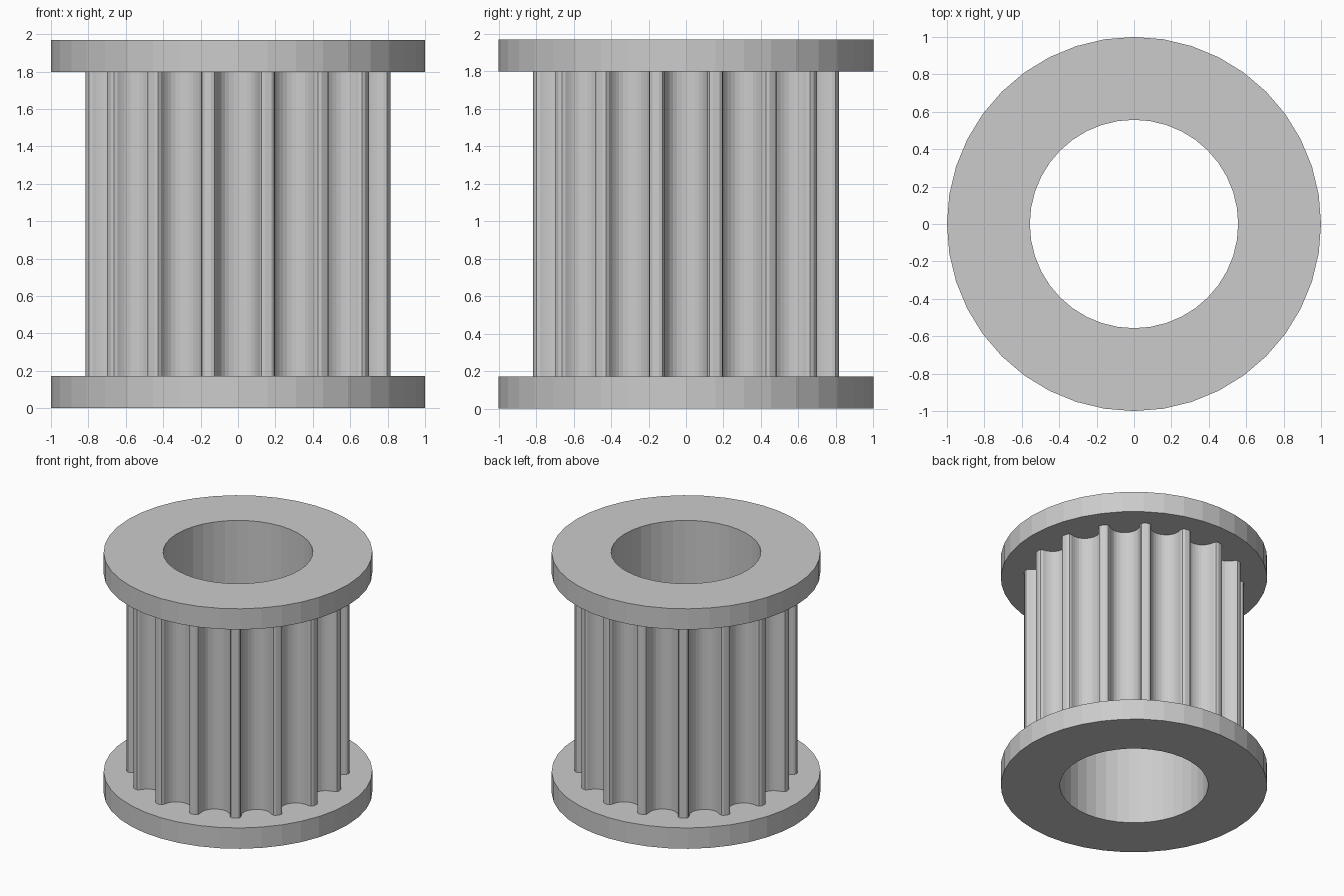
import bpy, bmesh
from math import sin, cos, pi, tau, hypot, sqrt

if "Cube" in bpy.data.objects:
    bpy.data.objects.remove(bpy.data.objects["Cube"], do_unlink=True)

# Dimensions
TEETH = 16
FLANGE_R, BODY_R, BORE_R = 1.0, 0.829, 0.557
FLANGE_H, TOTAL_H = 0.171, 1.97

grey = bpy.data.materials.new("plain grey")
grey.use_nodes = True
grey.diffuse_color = (0.6, 0.6, 0.6, 1)
grey.node_tree.nodes["Principled BSDF"].inputs["Base Color"].default_value = (0.6, 0.6, 0.6, 1)


def circle(radius, sides=40):
    return [(radius * cos(tau * i / sides), radius * sin(tau * i / sides)) for i in range(sides)]


def toothed_outline():
    # Half of one rounded groove: (sideways offset, depth), mouth to floor
    half = [(0.145, 0), (0.126, 0.006), (0.116, 0.022), (0.112, 0.041), (0.106, 0.059),
            (0.098, 0.076), (0.088, 0.092), (0.07, 0.109), (0.048, 0.121), (0.025, 0.128)]
    groove = [(-x, d) for x, d in half] + [(0, 0.131)] + [(x, d) for x, d in reversed(half)]
    mouth = sqrt(BODY_R ** 2 - half[0][0] ** 2)
    points = []
    for i in range(TEETH):
        a = tau * i / TEETH - pi / 2
        for x, d in groove:
            r = mouth - d
            points.append((r * cos(a) - x * sin(a), r * sin(a) + x * cos(a)))
        # Crest of the tooth
        crest = a + pi / TEETH
        points.append((BODY_R * cos(crest), BODY_R * sin(crest)))
    return points


def hollow_part(name, outline, z0, z1):
    """Extrude the area between an outline and the round bore."""
    bm = bmesh.new()
    edges = []
    for loop in (outline, circle(BORE_R)):
        verts = [bm.verts.new((x, y, z0)) for x, y in loop]
        edges += [bm.edges.new((v, verts[(i + 1) % len(verts)])) for i, v in enumerate(verts)]
    bmesh.ops.triangle_fill(bm, use_beauty=True, edges=edges)
    # Drop any faces that close the bore
    inside = [f for f in bm.faces
              if hypot(*f.calc_center_median().xy) < BORE_R * 0.99
              and all(hypot(*v.co.xy) < BORE_R + 0.001 for v in f.verts)]
    bmesh.ops.delete(bm, geom=inside, context='FACES_ONLY')
    top = bmesh.ops.extrude_face_region(bm, geom=bm.faces[:], use_keep_orig=True)
    moved = [g for g in top["geom"] if isinstance(g, bmesh.types.BMVert)]
    bmesh.ops.translate(bm, verts=moved, vec=(0, 0, z1 - z0))
    bmesh.ops.recalc_face_normals(bm, faces=bm.faces[:])
    mesh = bpy.data.meshes.new(name)
    bm.to_mesh(mesh)
    bm.free()
    mesh.materials.append(grey)
    obj = bpy.data.objects.new(name, mesh)
    bpy.context.collection.objects.link(obj)
    return obj


hollow_part("bottom_flange", circle(FLANGE_R), 0, FLANGE_H)
hollow_part("toothed_body", toothed_outline(), FLANGE_H, TOTAL_H - FLANGE_H)
hollow_part("top_flange", circle(FLANGE_R), TOTAL_H - FLANGE_H, TOTAL_H)
